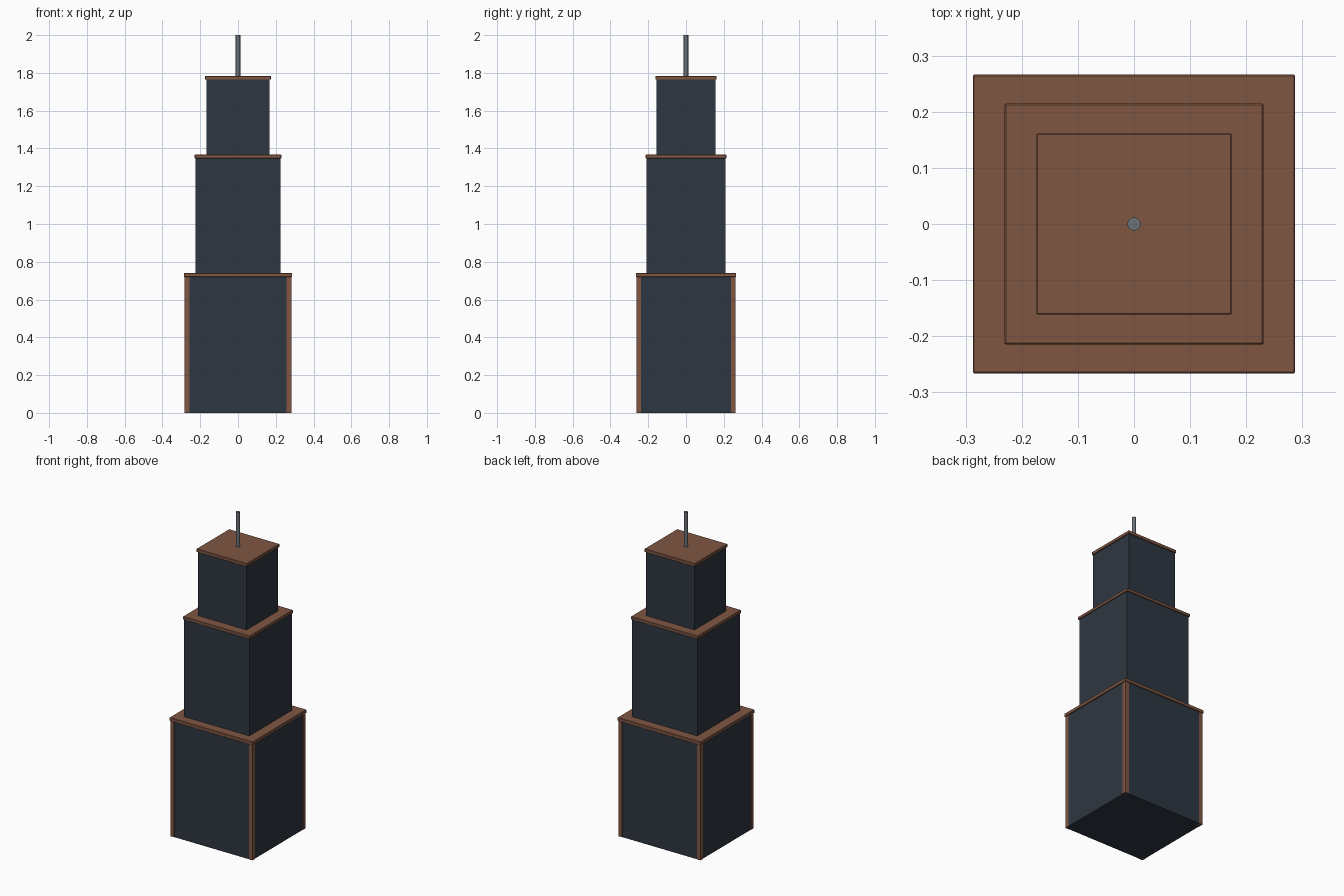
import bpy

if "Cube" in bpy.data.objects:
    bpy.data.objects.remove(bpy.data.objects["Cube"])

def material(name, rgb):
    m = bpy.data.materials.new(name)
    m.diffuse_color = (*rgb, 1)
    m.use_nodes = True
    m.node_tree.nodes["Principled BSDF"].inputs["Base Color"].default_value = m.diffuse_color
    return m

GLASS = material("dark_glass", (0.027, 0.037, 0.052))
TRIM = material("brown_trim", (0.21, 0.093, 0.055))
METAL = material("grey_metal", (0.15, 0.17, 0.19))

def box(name, hx, hy, z0, z1, mat, x=0, y=0, bevel=0):
    bpy.ops.mesh.primitive_cube_add(size=1, location=(x, y, (z0 + z1) / 2))
    o = bpy.context.object
    o.name = name
    o.scale = (2 * hx, 2 * hy, z1 - z0)
    bpy.ops.object.transform_apply(location=False, rotation=False, scale=True)
    o.data.materials.append(mat)
    if bevel:
        b = o.modifiers.new("Bevel", 'BEVEL')
        b.width = bevel
        b.segments = 1
    return o

# Three stepped tiers, each capped by a thin overhanging ledge
tiers = [
    ("lower", 0.281, 0.260, 0.287, 0.266, 0.0, 0.72, 0.741),
    ("middle", 0.225, 0.209, 0.2305, 0.2145, 0.741, 1.348, 1.367),
    ("upper", 0.168, 0.156, 0.174, 0.1615, 1.367, 1.764, 1.784),
]
for name, bx, by, lx, ly, z0, z1, z2 in tiers:
    box(name + "_tower", bx, by, z0, z1, GLASS)
    box(name + "_ledge", lx, ly, z1, z2, TRIM, bevel=0.002)

# Corner posts on the lower tier
for sx in (-1, 1):
    for sy in (-1, 1):
        side = ("front" if sy < 0 else "back") + ("_left" if sx < 0 else "_right")
        box("corner_post_" + side, 0.0125, 0.0125, 0, 0.72, TRIM,
            sx * 0.2705, sy * 0.2495)

# Roof antenna
bpy.ops.mesh.primitive_cylinder_add(vertices=12, radius=0.012, depth=0.216,
                                    location=(0, 0, 1.892))
antenna = bpy.context.object
antenna.name = "antenna"
antenna.data.materials.append(METAL)
bpy.ops.object.shade_smooth_by_angle()
